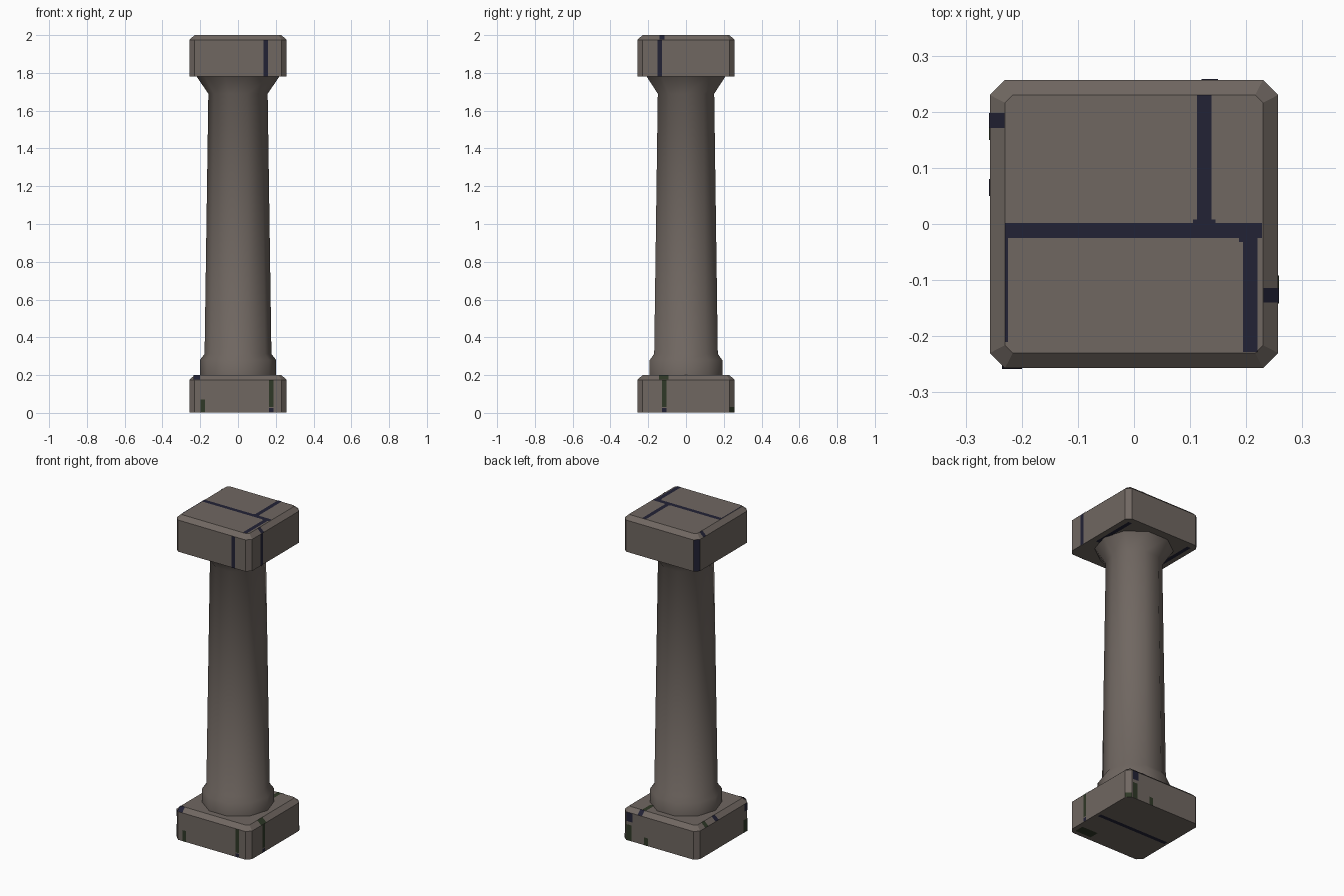
import bpy, math
from mathutils import Vector

if "Cube" in bpy.data.objects:
    bpy.data.objects.remove(bpy.data.objects["Cube"])


def material(name, rgb):
    m = bpy.data.materials.new(name)
    m.diffuse_color = (*rgb, 1)
    m.use_nodes = True
    m.node_tree.nodes["Principled BSDF"].inputs["Base Color"].default_value = m.diffuse_color
    return m


STONE = material("stone", (0.162, 0.136, 0.120))
NAVY = material("dark_crack", (0.016, 0.016, 0.036))
GREEN = material("moss", (0.028, 0.040, 0.020))
H, IN, BEV = 0.257, 0.23, 0.025   # block half width, top face half width, bevel height


def make(name, verts, faces, mat):
    me = bpy.data.meshes.new(name)
    me.from_pydata(verts, [], faces)
    me.materials.append(mat)
    ob = bpy.data.objects.new(name, me)
    bpy.context.collection.objects.link(ob)
    return ob


def loft(name, rings, mat):
    """Skin a stack of equal-sized rings and cap both ends."""
    n = len(rings[0])
    faces = [tuple(reversed(range(n))), tuple(range((len(rings) - 1) * n, len(rings) * n))]
    for r in range(len(rings) - 1):
        for i in range(n):
            j = (i + 1) % n
            faces.append((r * n + i, r * n + j, (r + 1) * n + j, (r + 1) * n + i))
    return make(name, [v for ring in rings for v in ring], faces, mat)


def octagon(h, c, z):
    a = h - c
    return [(h, -a, z), (h, a, z), (a, h, z), (-a, h, z),
            (-h, a, z), (-h, -a, z), (-a, -h, z), (a, -h, z)]


# square blocks with chamfered corners and bevelled top
def block(name, z0, z1):
    loft(name, [octagon(H, 0.027, z0), octagon(H, 0.027, z1 - BEV), octagon(IN, 0.014, z1)], STONE)


block("base_block", 0.0015, 0.2)
block("top_block", 1.78, 2.0)

# ten-sided tapered shaft with foot ring and flared neck
profile = [(0.202, 0.19), (0.202, 0.28), (0.177, 0.312), (0.157, 1.69), (0.222, 1.785)]
shaft = loft("shaft", [[(r * math.cos(i * math.tau / 10), r * math.sin(i * math.tau / 10), z)
                        for i in range(10)] for r, z in profile], STONE)
bpy.context.view_layer.objects.active = shaft
shaft.select_set(True)
bpy.ops.object.shade_smooth_by_angle(angle=math.radians(50))


# thin painted patches: quads floated just above the surface
def patches(name, mat, quads):
    verts, faces = [], []
    for pts, normal in quads:
        n = Vector(normal).normalized()
        p = [Vector(q) for q in pts]
        if (p[1] - p[0]).cross(p[2] - p[0]).dot(n) < 0:
            p.reverse()
        faces.append(tuple(range(len(verts), len(verts) + 4)))
        verts += [q + n * 0.0015 for q in p]
    make(name, verts, faces, mat)


def flat(x0, x1, y0, y1, z, up=1):
    return [(x0, y0, z), (x1, y0, z), (x1, y1, z), (x0, y1, z)], (0, 0, up)


def side(axis, s, a, b, z0, z1, d0=H, d1=H):
    """Patch on the side facing s*axis, a..b along it; d0/d1 give a slope."""
    P = (lambda t, d, z: (s * d, t, z)) if axis == "x" else (lambda t, d, z: (t, s * d, z))
    rise = d0 - d1
    n = (s, 0, rise / (z1 - z0)) if axis == "x" else (0, s, rise / (z1 - z0))
    return [P(a, d0, z0), P(b, d0, z0), P(b, d1, z1), P(a, d1, z1)], n


def bevel(axis, s, a, b, top):
    return side(axis, s, a, b, top - BEV, top, H, IN)


def corner(sx, sy, z0, z1):
    p, q = (sx * H, sy * IN), (sx * IN, sy * H)
    return [(*p, z0), (*q, z0), (*q, z1), (*p, z1)], (sx, sy, 0)


# cracks on the top block
patches("top_cracks", NAVY, [
    flat(0.112, 0.138, 0.008, 0.23, 2), flat(0.105, 0.145, 0.002, 0.008, 2),
    flat(-0.23, 0.228, -0.025, 0.002, 2), flat(0.187, 0.22, -0.032, -0.025, 2),
    flat(0.194, 0.22, -0.228, -0.032, 2), flat(-0.23, -0.225, -0.21, -0.025, 2),
    bevel("x", -1, 0.171, 0.198, 2), bevel("x", 1, -0.14, -0.114, 2),
    side("y", -1, 0.135, 0.16, 1.78, 1.975), side("x", 1, -0.152, -0.126, 1.78, 1.975),
    corner(-1, 1, 1.78, 1.975),
    flat(0.2, 0.225, -0.06, 0.22, 1.78, -1), flat(-0.225, -0.2, -0.05, 0.22, 1.78, -1),
])

# cracks on the base block
patches("base_cracks", NAVY, [
    bevel("y", -1, -0.235, -0.2, 0.2), side("y", -1, 0.163, 0.188, 0.002, 0.025),
    side("x", 1, -0.128, -0.104, 0.002, 0.025), bevel("y", 1, 0.12, 0.15, 0.2),
    side("y", 1, 0.185, 0.225, 0.12, 0.175), bevel("x", -1, 0.05, 0.08, 0.2),
    side("x", -1, -0.23, -0.2, 0.13, 0.175),
    flat(-0.24, 0.24, -0.025, 0.0, 0.0015, -1),
])

# moss on the base block
patches("base_moss", GREEN, [
    side("y", -1, 0.163, 0.188, 0.03, 0.175), side("y", -1, -0.198, -0.175, 0.002, 0.07),
    side("x", 1, -0.128, -0.104, 0.03, 0.175), bevel("x", 1, -0.142, -0.092, 0.2),
    corner(1, 1, 0.002, 0.03), side("y", 1, 0.19, 0.225, 0.002, 0.1),
    side("y", 1, 0.08, 0.105, 0.002, 0.05), bevel("x", -1, 0.15, 0.18, 0.2),
    side("x", -1, -0.23, -0.19, 0.002, 0.08),
    flat(0.112, 0.138, 0.15, 0.23, 0.2), flat(0.12, 0.23, -0.23, -0.17, 0.0015, -1),
])
